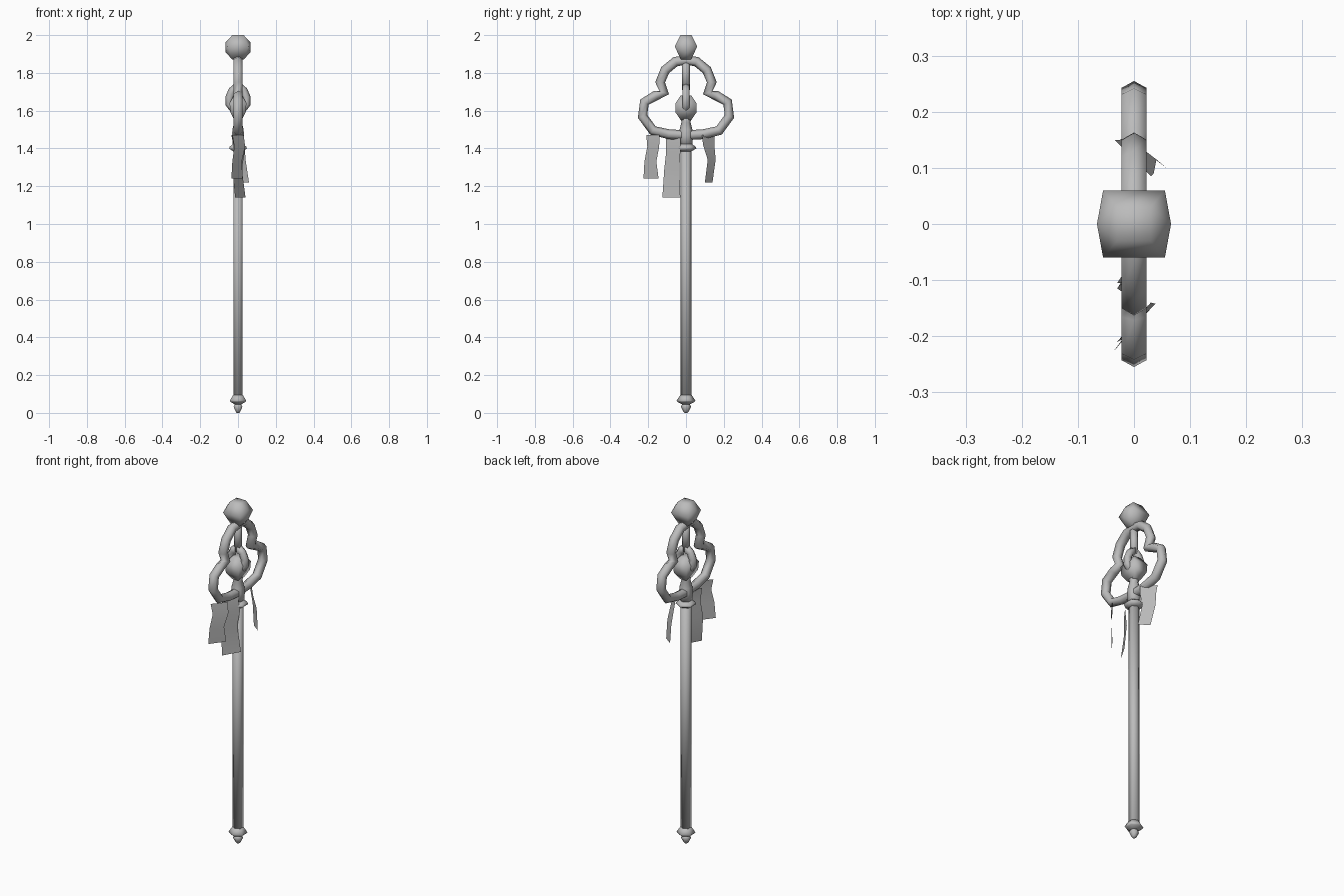
import bpy, bmesh, math
from mathutils import Vector

cube = bpy.data.objects.get("Cube")
if cube:
    bpy.data.objects.remove(cube, do_unlink=True)

grey = bpy.data.materials.new("plain grey")
grey.use_nodes = True
grey.diffuse_color = (0.5, 0.5, 0.5, 1)
grey.node_tree.nodes["Principled BSDF"].inputs["Base Color"].default_value = (0.5, 0.5, 0.5, 1)


def finish(bm, name):
    bmesh.ops.recalc_face_normals(bm, faces=bm.faces)
    for f in bm.faces:
        f.smooth = True
    mesh = bpy.data.meshes.new(name)
    bm.to_mesh(mesh)
    bm.free()
    mesh.materials.append(grey)
    obj = bpy.data.objects.new(name, mesh)
    bpy.context.collection.objects.link(obj)
    return obj


def tube(name, points, radii, side, closed=False, sides=6):
    """Sweep a polygon along a flat path; side is the normal of the path's plane."""
    bm = bmesh.new()
    pts = [Vector(p) for p in points]
    side = Vector(side)
    n = len(pts)
    rings = []
    for i, p in enumerate(pts):
        a = pts[i - 1] if closed or i else p
        b = pts[(i + 1) % n] if closed or i < n - 1 else p
        out = side.cross((b - a).normalized())
        r = radii[i] if isinstance(radii, list) else radii
        rings.append([bm.verts.new(p + r * (math.cos(t) * out + math.sin(t) * side))
                      for t in (math.tau * k / sides for k in range(sides))])
    for i in range(n if closed else n - 1):
        a, b = rings[i], rings[(i + 1) % n]
        for k in range(sides):
            m = (k + 1) % sides
            bm.faces.new((a[k], a[m], b[m], b[k]))
    if not closed:
        bm.faces.new(rings[0])
        bm.faces.new(rings[-1])
    return finish(bm, name)


def turned(name, profile, sides=6):
    """Upright six-sided turning from (radius, height) pairs."""
    return tube(name, [(0, 0, z) for r, z in profile], [r for r, z in profile],
                (1, 0, 0), sides=sides)


def gem(name, corners):
    """Convex stone from one quarter of its corners, mirrored in x and y."""
    bm = bmesh.new()
    spots = {(sx * x, sy * y, z) for x, y, z in corners for sx in (1, -1) for sy in (1, -1)}
    for s in sorted(spots):
        bm.verts.new(s)
    bmesh.ops.convex_hull(bm, input=bm.verts)
    return finish(bm, name)


def ribbon(name, rows):
    """Hanging sheet from rows of (x1, y1, x2, y2, z)."""
    bm = bmesh.new()
    last = None
    for x1, y1, x2, y2, z in rows:
        row = (bm.verts.new((x1, y1, z)), bm.verts.new((x2, y2, z)))
        if last:
            bm.faces.new((last[0], last[1], row[1], row[0]))
        last = row
    return finish(bm, name)


# Shaft with its foot and upper collar
turned("shaft", [(0.028, 0.08), (0.028, 1.41)])
turned("foot_collar", [(0.03, 0.095), (0.05, 0.065), (0.045, 0.058), (0.02, 0.045)])
turned("foot_knob", [(0.018, 0.05), (0.027, 0.032), (0.015, 0.008), (0.008, 0)])
turned("upper_collar", [(0.03, 1.385), (0.055, 1.4), (0.05, 1.41), (0.03, 1.425)])
turned("neck", [(0.032, 1.41), (0.037, 1.47), (0.034, 1.5), (0.024, 1.54), (0.03, 1.57)])

# Three-lobed ring
half = [(0.09, 1.475), (0.175, 1.495), (0.23, 1.57), (0.22, 1.645), (0.16, 1.68),
        (0.115, 1.695), (0.137, 1.75), (0.11, 1.815), (0.055, 1.86)]
loop = ([(0, 0, 1.47)] + [(0, y, z) for y, z in half] + [(0, 0, 1.867)]
        + [(0, -y, z) for y, z in reversed(half)])
tube("lobed_ring", loop, 0.026, (1, 0, 0), closed=True)

# Hanging stem that splits into two prongs round the inner stone
turned("hanging_stem", [(0.022, 1.71), (0.022, 1.88)])
for label, s in (("left", 1), ("right", -1)):
    path = [(0, 1.73), (0.03, 1.705), (0.045, 1.67), (0.045, 1.635), (0.025, 1.61), (0, 1.605)]
    tube(label + "_prong", [(s * x, 0, z) for x, z in path], 0.022, (0, 1, 0))

# Inner stone and top finial
gem("inner_stone", [(0.022, 0.028, 1.68), (0.045, 0.055, 1.64), (0.04, 0.055, 1.59),
                    (0.02, 0.028, 1.55)])
gem("finial", [(0.03, 0.03, 2.0), (0.066, 0, 1.962), (0.055, 0.06, 1.94),
               (0.066, 0, 1.91), (0.03, 0.026, 1.87)])

# Cloth ribbons tied to the ring
ribbon("front_ribbon", [(-0.03, -0.21, 0.03, -0.14, 1.47), (-0.02, -0.205, 0.038, -0.142, 1.41),
                        (-0.03, -0.22, 0.02, -0.157, 1.33), (-0.035, -0.225, 0.025, -0.145, 1.24)])
ribbon("middle_ribbon", [(-0.03, -0.105, 0.02, -0.03, 1.46), (-0.02, -0.105, 0.035, -0.03, 1.38),
                         (-0.03, -0.115, 0.02, -0.035, 1.29), (-0.015, -0.125, 0.04, -0.03, 1.14)])
ribbon("back_ribbon", [(0.03, 0.085, -0.035, 0.15, 1.47), (0.035, 0.09, -0.025, 0.15, 1.42),
                       (0.04, 0.115, -0.015, 0.157, 1.34), (0.058, 0.1, 0.005, 0.14, 1.22)])
